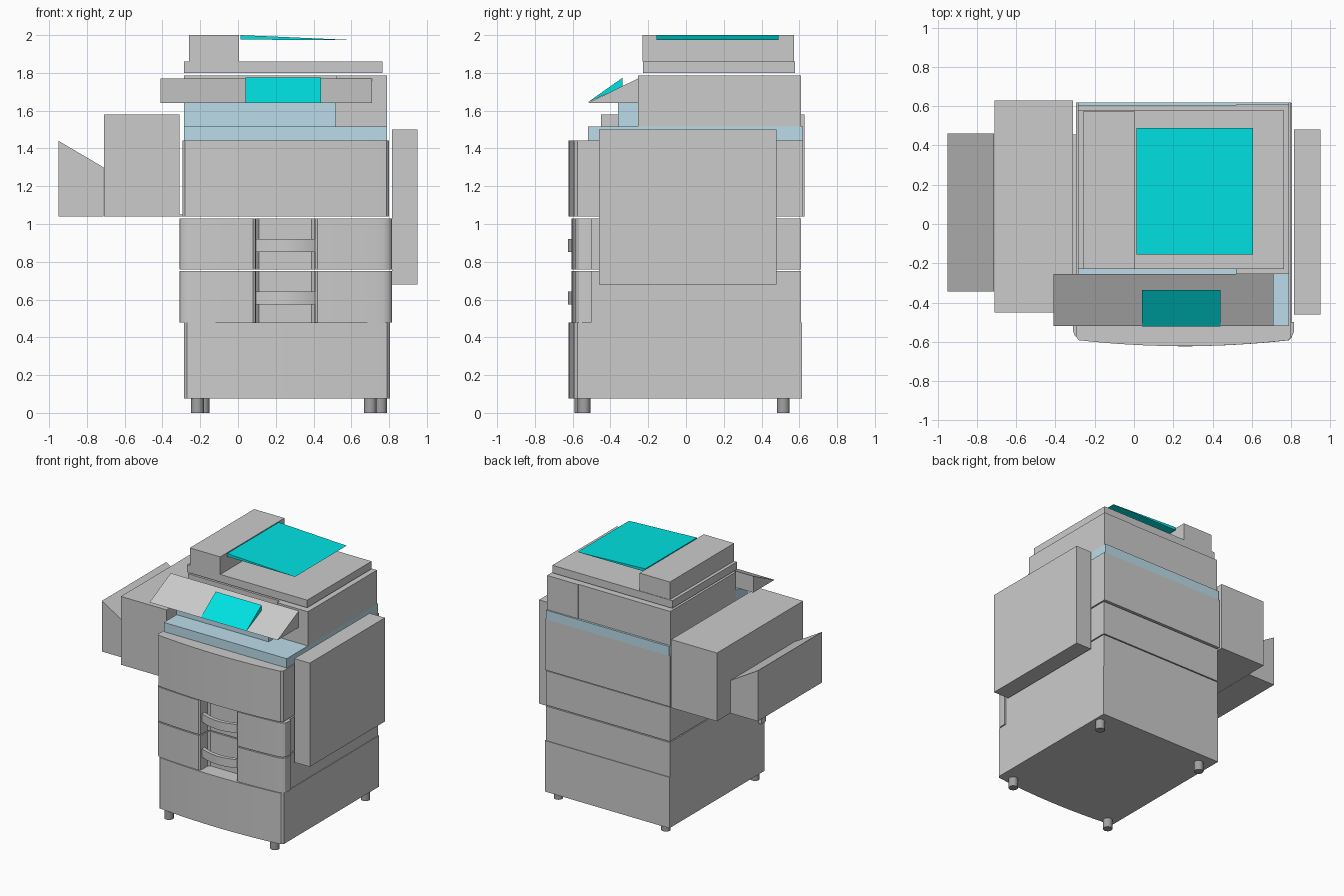
import bpy, bmesh, math
from mathutils import Vector

if "Cube" in bpy.data.objects:
    bpy.data.objects.remove(bpy.data.objects["Cube"])


def material(name, rgb):
    m = bpy.data.materials.new(name)
    m.diffuse_color = (*rgb, 1)
    m.use_nodes = True
    m.node_tree.nodes["Principled BSDF"].inputs["Base Color"].default_value = m.diffuse_color
    return m


BLUE = material("blue_plastic", (0.5, 0.72, 0.82))
TEAL = material("teal_plastic", (0.0, 0.76, 0.76))
DARK = material("dark_rubber", (0.36, 0.36, 0.36))


def prism(name, pts, lo, hi, axis="z", mat=None):
    """Extrude a closed 2D outline from lo to hi along an axis."""
    place = {"x": lambda a, b: (lo, a, b),
             "y": lambda a, b: (a, lo, b),
             "z": lambda a, b: (a, b, lo)}[axis]
    shift = Vector([hi - lo if c == axis else 0 for c in "xyz"])
    bm = bmesh.new()
    face = bm.faces.new([bm.verts.new(place(*p)) for p in pts])
    ext = bmesh.ops.extrude_face_region(bm, geom=[face], use_keep_orig=True)
    bmesh.ops.translate(bm, vec=shift, verts=[
        g for g in ext["geom"] if isinstance(g, bmesh.types.BMVert)])
    bmesh.ops.recalc_face_normals(bm, faces=bm.faces)
    mesh = bpy.data.meshes.new(name)
    bm.to_mesh(mesh)
    bm.free()
    mesh.shade_smooth()
    mesh.set_sharp_from_angle(angle=math.radians(30))
    obj = bpy.data.objects.new(name, mesh)
    bpy.context.collection.objects.link(obj)
    if mat:
        mesh.materials.append(mat)
    return obj


def box(name, x, y, z, mat=None):
    return prism(name, [(x[0], y[0]), (x[1], y[0]), (x[1], y[1]), (x[0], y[1])],
                 z[0], z[1], "z", mat)


def bow(x0, x1, y_side, y_mid, n=16):
    """Shallow curve from x0 to x1 bulging to y_mid in the middle."""
    return [(x0 + (x1 - x0) * i / n,
             y_mid + (y_side - y_mid) * (2 * i / n - 1) ** 2) for i in range(n + 1)]


def bowed_block(name, x0, x1, y_back, z0, z1):
    front = bow(x0 + 0.015, x1 - 0.015, -0.592, -0.622)
    prism(name, [(x0, y_back), (x0, -0.575)] + front + [(x1, -0.575), (x1, y_back)], z0, z1)


# Feet
for i, (x, y) in enumerate([(-0.215, -0.555), (0.70, -0.54), (-0.185, 0.515), (0.755, 0.515)]):
    ring = [(x + 0.034 * math.cos(a * math.pi / 10), y + 0.034 * math.sin(a * math.pi / 10))
            for a in range(20)]
    prism(f"foot_{i + 1}", ring, 0, 0.08, "z", DARK)

# Base cabinet and main body with bowed fronts
bowed_block("base_cabinet", -0.285, 0.805, 0.615, 0.075, 0.478)
bowed_block("main_body", -0.295, 0.80, 0.62, 1.04, 1.442)

# Drawers: rounded wings either side of a recessed middle, plus a curved handle
X0, X1, R0, R1 = -0.31, 0.815, 0.095, 0.405
wing_curve = bow(-0.265, 0.77, -0.588, -0.61, 24)
left_wing = [(-0.285, -0.50), (X0, -0.50), (X0, -0.545), (-0.303, -0.567), (-0.288, -0.58)]
left_wing += [p for p in wing_curve if p[0] < R0 - 0.02]
left_wing += [(R0 - 0.015, -0.606), (R0 - 0.003, -0.597), (R0, -0.58)]
right_wing = [(R1, -0.58), (R1 + 0.003, -0.597), (R1 + 0.015, -0.606)]
right_wing += [p for p in wing_curve if p[0] > R1 + 0.02]
right_wing += [(0.793, -0.58), (0.808, -0.567), (X1, -0.545), (X1, -0.50), (0.80, -0.50)]
recess = [(R0, -0.515), (R0 + 0.015, -0.50), (R1 - 0.015, -0.50), (R1, -0.515)]
outline = [(-0.285, 0.61)] + left_wing + recess + right_wing + [(0.80, 0.61)]
handle = bow(0.09, 0.432, -0.58, -0.625, 14) + bow(0.09, 0.432, -0.55, -0.595, 14)[::-1]
for label, z0, z1, h0 in [("lower", 0.478, 0.751, 0.575), ("upper", 0.759, 1.03, 0.853)]:
    prism(f"{label}_drawer", outline, z0, z1)
    prism(f"{label}_drawer_handle", handle, h0, h0 + 0.067)

# Blue output deck
box("output_deck", (-0.285, 0.79), (-0.52, 0.62), (1.442, 1.515), BLUE)
box("output_riser", (-0.285, 0.52), (-0.36, -0.22), (1.515, 1.64), BLUE)

# Scanner housing
box("scanner_left", (-0.285, 0.52), (-0.22, 0.603), (1.515, 1.785))
box("scanner_right", (0.52, 0.79), (-0.255, 0.608), (1.515, 1.785))

# Sloping control panel with raised screen
prism("control_panel", [(-0.52, 1.64), (-0.255, 1.64), (-0.255, 1.77)], -0.41, 0.71, "x")
prism("control_screen", [(-0.522, 1.643), (-0.335, 1.728), (-0.335, 1.775)],
      0.04, 0.44, "x", TEAL)

# Document feeder
box("feeder_lid", (-0.285, 0.765), (-0.228, 0.577), (1.80, 1.86))
box("feeder_head", (-0.26, 0.005), (-0.23, 0.573), (1.86, 2.0))
prism("feeder_tray", [(0.013, 2.0), (0.013, 1.976), (0.607, 1.974)], -0.155, 0.49, "y", TEAL)

# Side tray on the right
box("right_side_feeder", (0.815, 0.95), (-0.46, 0.48), (0.68, 1.50))

# Finisher on the left, joined by a thin plate
box("finisher", (-0.71, -0.31), (-0.45, 0.628), (1.04, 1.58))
prism("finisher_tray", [(-0.95, 1.04), (-0.712, 1.04), (-0.712, 1.30), (-0.95, 1.44)],
      -0.345, 0.46, "y")
box("finisher_joint", (-0.31, -0.295), (-0.45, 0.455), (1.04, 1.05))
